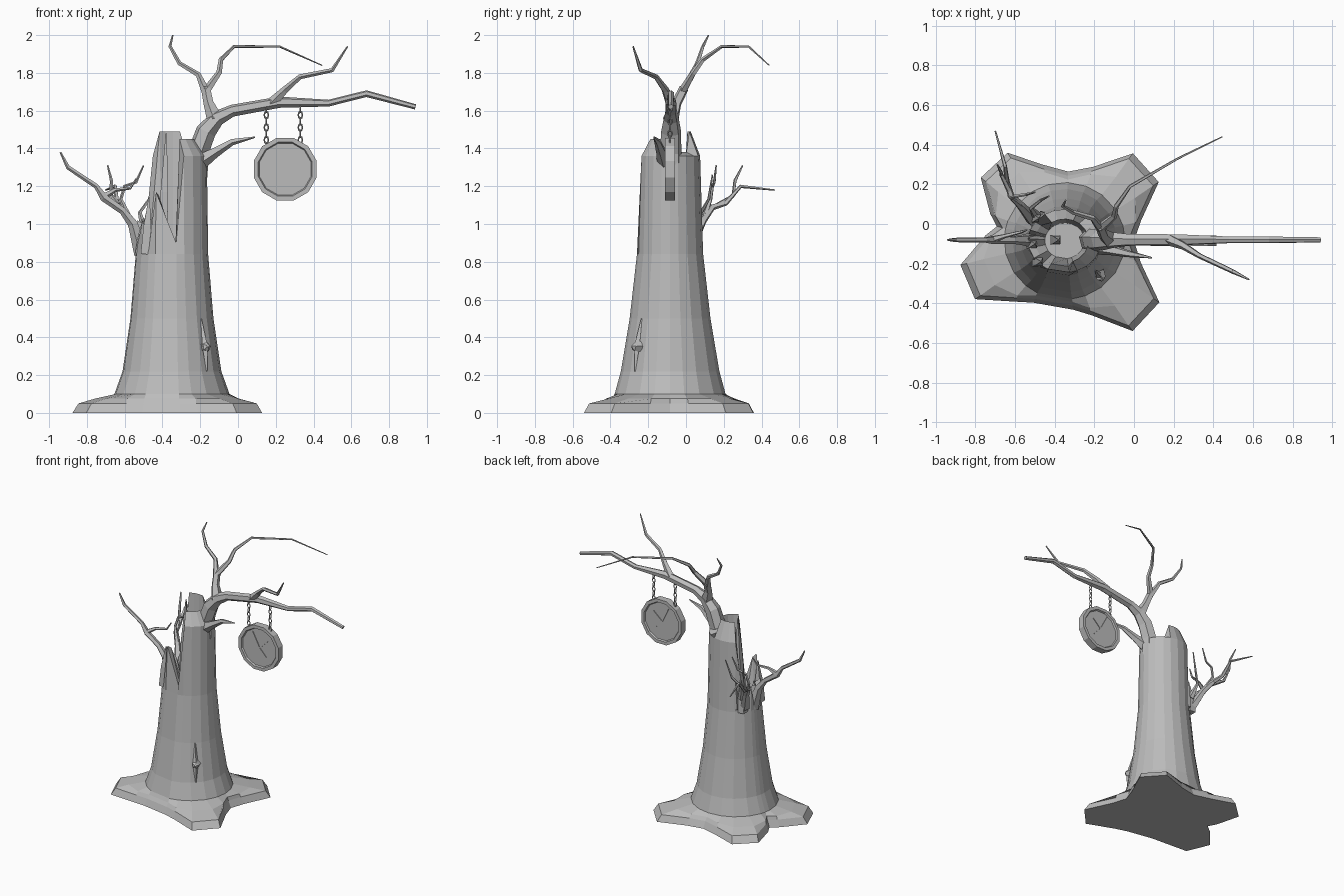
import bpy, bmesh, math
from mathutils import Vector, Matrix

cube = bpy.data.objects.get("Cube")
if cube:
    bpy.data.objects.remove(cube)

GREY = bpy.data.materials.new("weathered grey")
GREY.use_nodes = True
GREY.diffuse_color = (0.5, 0.5, 0.5, 1)
GREY.node_tree.nodes["Principled BSDF"].inputs["Base Color"].default_value = (0.5, 0.5, 0.5, 1)


def finish(name, bm):
    bmesh.ops.recalc_face_normals(bm, faces=bm.faces)
    mesh = bpy.data.meshes.new(name)
    bm.to_mesh(mesh)
    bm.free()
    mesh.materials.append(GREY)
    obj = bpy.data.objects.new(name, mesh)
    bpy.context.scene.collection.objects.link(obj)
    return obj


def loft(bm, rings, cap=True):
    """Skin a list of equally long point rings."""
    loops = [[bm.verts.new(p) for p in ring] for ring in rings]
    n = len(loops[0])
    for a, b in zip(loops, loops[1:]):
        for i in range(n):
            j = (i + 1) % n
            bm.faces.new((a[i], a[j], b[j], b[i]))
    if cap:
        bm.faces.new(loops[0])
        bm.faces.new(loops[-1])


def branch(name, points, sides=5):
    """Tapered tube through (x, y, z, radius) points."""
    pos = [Vector(p[:3]) for p in points]
    rings = []
    side = None
    for k, p in enumerate(pos):
        d = (pos[min(k + 1, len(pos) - 1)] - pos[max(k - 1, 0)]).normalized()
        if side is None:
            side = d.orthogonal()
        side = (side - d * side.dot(d)).normalized()
        other = d.cross(side)
        r = points[k][3]
        turns = [2 * math.pi * i / sides for i in range(sides)]
        rings.append([p + r * (math.cos(t) * side + math.sin(t) * other) for t in turns])
    bm = bmesh.new()
    loft(bm, rings)
    return finish(name, bm)


# Trunk: star-shaped root flare lofted up to a broken, hollow top
CX, CY = -0.35, -0.085
roots = [(42, 0.56), (133, 0.53), (203, 0.54), (317, 0.57)]
spokes = [(a, 0.35, 0) for a in (0, 87, 168, 243, 277)]
for angle, reach in roots:
    spokes += [(angle + s * 10, reach, 1) for s in (-1, 1)]
    spokes += [(angle + s * 27, 0.4, 0.5) for s in (-1, 1)]
spokes.sort(key=lambda s: s[0])


def at(angle, rx, ry, z):
    t = math.radians(angle)
    return (CX + rx * math.cos(t), CY + ry * math.sin(t), z)


def broken(angle):
    return 138 < angle < 285


def rim_height(k, angle):
    if not broken(angle):
        return 1.36
    if 235 < angle < 250:
        return 1.17
    if angle > 250:
        return 0.9
    return 1.02 if k % 2 else 0.9


rings = [[at(a, r, r, 0) for a, r, _ in spokes],
         [at(a, r * 0.94, r * 0.94, 0.05) for a, r, _ in spokes],
         [at(a, 0.32 + 0.1 * w, 0.31 + 0.1 * w, 0.075) for a, r, w in spokes]]
for z, rx, ry in [(0.1, 0.305, 0.295), (0.22, 0.262, 0.262), (0.5, 0.22, 0.215), (0.84, 0.192, 0.176)]:
    rings.append([at(a, rx, ry, z) for a, _, _ in spokes])
rim, lip, floor = [], [], []
for k, (a, _, _) in enumerate(spokes):
    h = rim_height(k, a)
    rim.append(at(a, 0.185, 0.16, h))
    if broken(a):
        lip.append(at(a, 0.15, 0.13, h - 0.02))
    else:
        lip.append(at(a, 0.12, 0.11, h + (0.13 if 60 < a < 140 else 0.09 if a > 270 else 0.02)))
    floor.append(at(a, 0.1, 0.09, 0.87))
bm = bmesh.new()
loft(bm, rings + [rim, lip, floor])
finish("trunk", bm)

# Splinters around the break
splinters = [(-0.52, -0.1, 0.84, 1.03), (-0.49, -0.19, 0.84, 1.14), (-0.45, 0.04, 0.86, 1.22),
             (-0.5, 0.03, 0.84, 1.08), (-0.4, -0.08, 0.86, 1.48)]
for x, y, z0, z1 in splinters:
    branch("splinter", [(x, y, z0, 0.035), (x + 0.01, y, (z0 + z1) / 2, 0.028), (x + 0.02, y, z1, 0.004)], 4)

# Great limb and its forks
Y = -0.08
branch("main_limb", [(-0.22, Y, 1.25, 0.06), (-0.21, Y, 1.38, 0.058), (-0.17, Y, 1.49, 0.055),
                     (-0.11, Y, 1.56, 0.042), (-0.03, Y, 1.6, 0.032), (0.22, Y, 1.645, 0.03),
                     (0.48, Y, 1.64, 0.018), (0.68, Y, 1.69, 0.018), (0.94, Y, 1.62, 0.014)], 6)
branch("upright_fork", [(-0.12, Y, 1.55, 0.045), (-0.155, -0.05, 1.64, 0.028), (-0.17, -0.01, 1.72, 0.026)])
branch("upright_twig", [(-0.17, -0.02, 1.7, 0.024), (-0.21, 0.03, 1.79, 0.015), (-0.31, 0.06, 1.85, 0.012),
                        (-0.36, 0.09, 1.94, 0.009), (-0.345, 0.12, 2.0, 0.004)])
branch("arching_twig", [(-0.17, -0.02, 1.7, 0.024), (-0.1, 0.04, 1.8, 0.016), (-0.09, 0.09, 1.87, 0.013),
                        (-0.02, 0.19, 1.94, 0.009), (0.22, 0.33, 1.94, 0.006), (0.445, 0.44, 1.84, 0.003)])
branch("outer_fork", [(0.18, Y, 1.64, 0.03), (0.25, -0.11, 1.71, 0.02), (0.33, -0.16, 1.78, 0.014),
                      (0.5, -0.24, 1.815, 0.012), (0.58, -0.28, 1.94, 0.004)])
branch("short_limb", [(-0.2, -0.11, 1.33, 0.045), (-0.12, -0.13, 1.38, 0.028),
                      (-0.03, -0.15, 1.435, 0.018), (0.09, -0.17, 1.46, 0.004)])

# Side branches growing from the broken wall
branch("side_limb", [(-0.51, Y, 0.84, 0.04), (-0.555, Y, 1.0, 0.028), (-0.61, Y, 1.07, 0.02),
                     (-0.71, Y, 1.14, 0.022), (-0.75, Y, 1.2, 0.014), (-0.9, Y, 1.3, 0.012),
                     (-0.94, Y, 1.38, 0.005)])
branch("side_twig", [(-0.72, Y, 1.14, 0.02), (-0.65, -0.06, 1.18, 0.011), (-0.57, -0.04, 1.19, 0.008),
                     (-0.54, -0.03, 1.24, 0.004)])
branch("back_limb", [(-0.51, 0.02, 0.88, 0.035), (-0.57, 0.09, 1.02, 0.022), (-0.62, 0.14, 1.09, 0.018),
                     (-0.64, 0.21, 1.11, 0.014), (-0.65, 0.29, 1.2, 0.01), (-0.7, 0.47, 1.18, 0.004)])
branch("back_fork", [(-0.63, 0.17, 1.1, 0.015), (-0.67, 0.25, 1.15, 0.01), (-0.67, 0.26, 1.23, 0.009),
                     (-0.69, 0.3, 1.31, 0.004)])
branch("back_twig", [(-0.57, 0.09, 1.02, 0.018), (-0.62, 0.13, 1.13, 0.01), (-0.6, 0.14, 1.2, 0.009),
                     (-0.54, 0.15, 1.22, 0.008), (-0.5, 0.16, 1.31, 0.004)])
branch("inner_twig", [(-0.49, 0.04, 0.95, 0.025), (-0.52, 0.08, 1.06, 0.01), (-0.47, 0.12, 1.13, 0.008),
                      (-0.43, 0.14, 1.26, 0.004)])

# Bark slit with a knot
branch("bark_slit", [(-0.165, -0.27, 0.22, 0.003), (-0.175, -0.26, 0.35, 0.02), (-0.195, -0.235, 0.5, 0.003)], 4)
branch("bark_knot", [(-0.18, -0.24, 0.35, 0.03), (-0.165, -0.275, 0.35, 0.024), (-0.16, -0.285, 0.355, 0.008)])

# Hanging clock: rimmed disc with recessed dials on both sides
CLOCK = Vector((0.25, -0.085, 1.29))


def disc(y, r):
    turns = [2 * math.pi * (i + 0.5) / 12 for i in range(12)]
    return [CLOCK + Vector((r * math.cos(t), y, r * math.sin(t))) for t in turns]


bm = bmesh.new()
loft(bm, [disc(-0.015, 0.142), disc(-0.026, 0.148), disc(-0.026, 0.172),
          disc(0.026, 0.172), disc(0.026, 0.148), disc(0.015, 0.142)])
finish("clock", bm)

# Clock hands as thin plates
for face in (-1, 1):
    for dx, dz in [(-0.055, 0.11), (0.07, 0.065), (0.06, -0.06)]:
        bm = bmesh.new()
        tip = Vector((dx, 0, dz))
        wide = Vector((-dz, 0, dx)).normalized() * 0.005
        hub = CLOCK + Vector((0, face * 0.017, 0))
        plate = [hub - wide, hub + wide, hub + tip + wide * 0.4, hub + tip - wide * 0.4]
        loft(bm, [[p + Vector((0, s * 0.003, 0)) for p in plate] for s in (-1, 1)])
        finish("clock_hand", bm)

# Chains of alternately turned oval links
LINKS = 6
for x in (0.15, 0.33):
    for i in range(LINKS):
        bm = bmesh.new()
        outline = [(2 * math.pi * k / 8, 2 * math.pi * (k + 1) / 8) for k in range(8)]
        grid = []
        for a, _ in outline:
            ring = []
            for b in range(4):
                t = math.pi * b / 2
                r = 0.011 + 0.004 * math.cos(t)
                ring.append(bm.verts.new((r * math.cos(a), 0.004 * math.sin(t), 1.6 * r * math.sin(a))))
            grid.append(ring)
        for k in range(8):
            for b in range(4):
                n, c = (k + 1) % 8, (b + 1) % 4
                bm.faces.new((grid[k][b], grid[n][b], grid[n][c], grid[k][c]))
        link = finish("chain_link", bm)
        spin = Matrix.Rotation(math.pi / 2 * (i % 2), 4, "Z")
        link.matrix_world = Matrix.Translation((x, CLOCK.y, 1.445 + 0.033 * i)) @ spin
